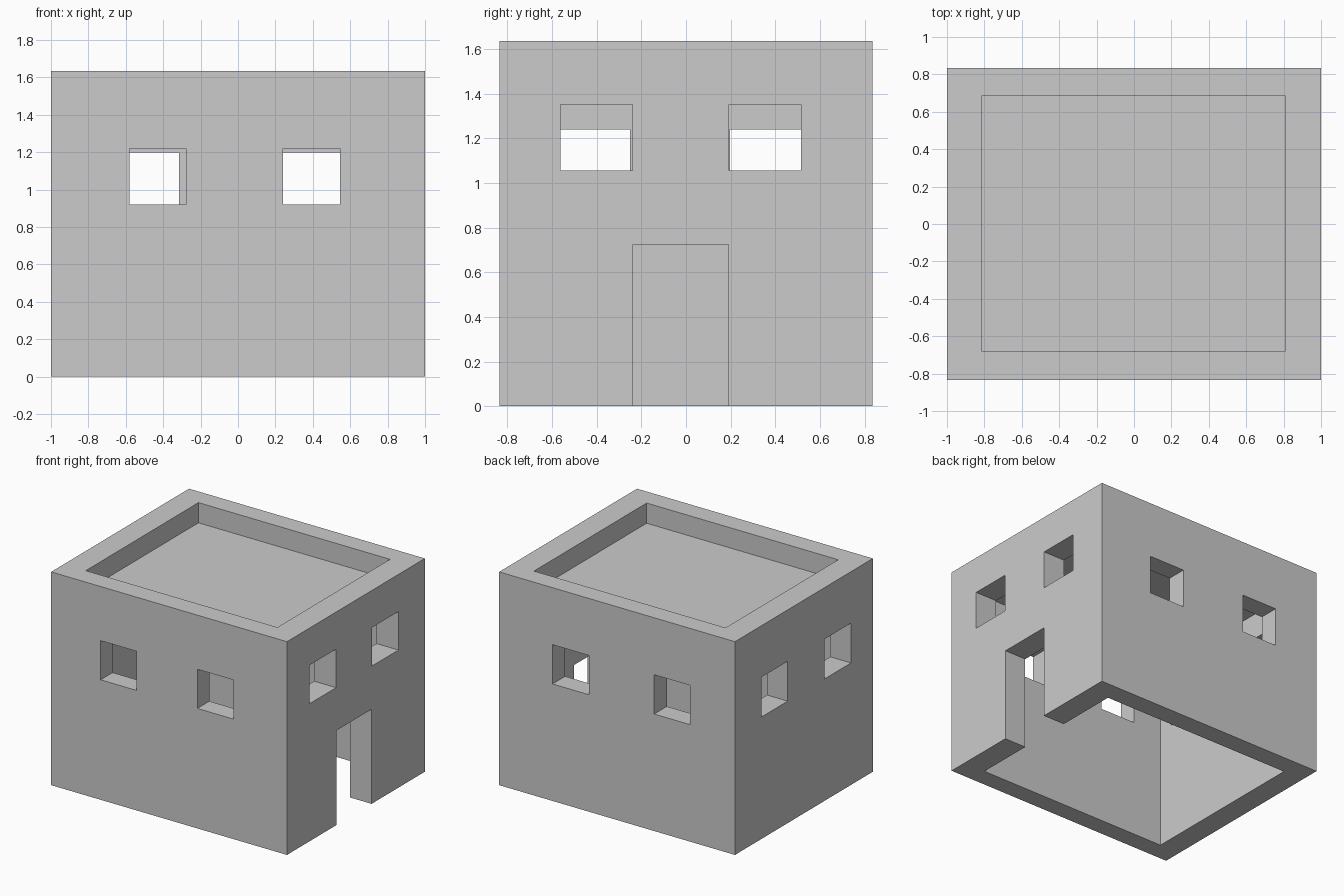
import bpy

if "Cube" in bpy.data.objects:
    bpy.data.objects.remove(bpy.data.objects["Cube"])


def box(name, x, y, z):
    """Axis-aligned box from (min, max) ranges."""
    centre = [(r[0] + r[1]) / 2 for r in (x, y, z)]
    bpy.ops.mesh.primitive_cube_add(size=1, location=centre)
    ob = bpy.context.object
    ob.name = name
    ob.scale = [r[1] - r[0] for r in (x, y, z)]
    bpy.ops.object.transform_apply(location=True, rotation=True, scale=True)
    return ob


def cut(target, name, x, y, z):
    """Subtract a box from the target and discard the cutter."""
    cutter = box(name, x, y, z)
    cutter.hide_render = True
    mod = target.modifiers.new(name, 'BOOLEAN')
    mod.operation = 'DIFFERENCE'
    mod.solver = 'EXACT'
    mod.object = cutter
    bpy.context.view_layer.objects.active = target
    bpy.ops.object.modifier_apply(modifier=mod.name)
    bpy.data.objects.remove(cutter, do_unlink=True)


W, D, H = 1.0, 0.835, 1.635
house = box("house_walls", (-W, W), (-D, D), (0, H))

# Open room below and shallow parapet recess above, leaving a roof slab
cut(house, "room", (-0.825, 0.815), (-0.69, 0.682), (-0.2, 1.44))
cut(house, "roof_recess", (-0.815, 0.81), (-0.68, 0.685), (1.48, 1.9))

# Front and back windows
for x in ((-0.58, -0.278), (0.24, 0.545)):
    cut(house, "front_window", x, (-1.1, -0.5), (0.92, 1.22))
for x in ((-0.62, -0.315), (0.24, 0.547)):
    cut(house, "back_window", x, (0.5, 1.1), (0.897, 1.198))

# Right and left windows
for y in ((-0.562, -0.24), (0.193, 0.515)):
    cut(house, "right_window", (0.6, 1.2), y, (1.055, 1.35))
for y in ((-0.57, -0.25), (0.196, 0.516)):
    cut(house, "left_window", (-1.2, -0.6), y, (0.935, 1.24))

# Doorway in the right wall
cut(house, "doorway", (0.6, 1.2), (-0.237, 0.19), (-0.2, 0.725))
